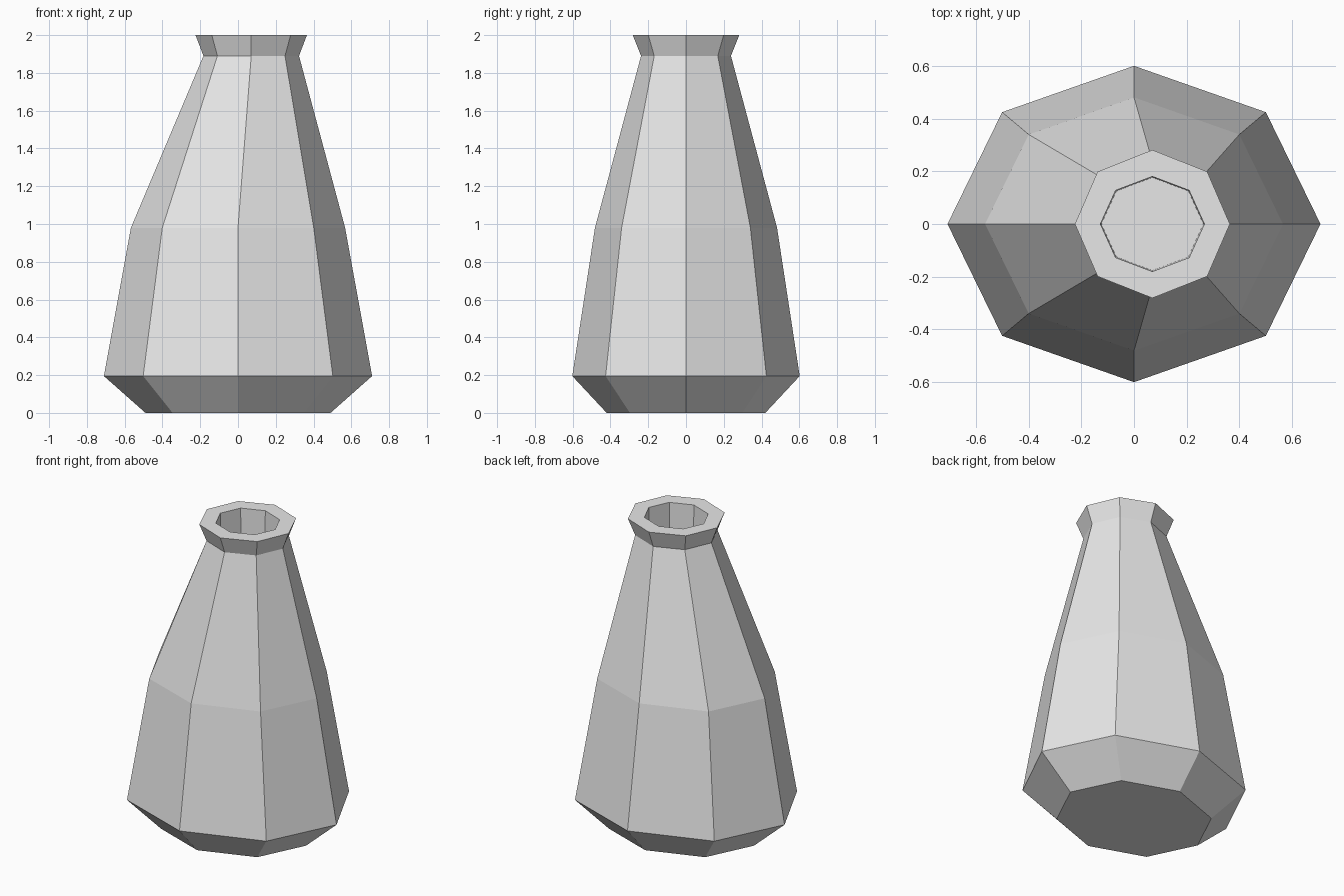
import bpy, bmesh, math

if "Cube" in bpy.data.objects:
    bpy.data.objects.remove(bpy.data.objects["Cube"])

# Rings from base to rim, then down into the mouth: (z, centre x, x radius, y radius)
RINGS = [
    (0.0, 0.0, 0.49, 0.42),
    (0.195, 0.0, 0.71, 0.602),
    (0.98, 0.0, 0.567, 0.482),
    (1.89, 0.07, 0.253, 0.238),
    (2.0, 0.07, 0.295, 0.282),
    (2.0, 0.07, 0.198, 0.181),
    (1.75, 0.07, 0.194, 0.177),
]
SIDES = 8

grey = bpy.data.materials.new("plain grey")
grey.diffuse_color = (0.8, 0.8, 0.8, 1)
grey.use_nodes = True
grey.node_tree.nodes["Principled BSDF"].inputs["Base Color"].default_value = grey.diffuse_color

# Faceted bottle lofted through the rings
bm = bmesh.new()
loops = []
for z, cx, rx, ry in RINGS:
    loops.append([bm.verts.new((cx + rx * math.cos(math.tau * i / SIDES),
                                ry * math.sin(math.tau * i / SIDES), z))
                  for i in range(SIDES)])
for a, b in zip(loops, loops[1:]):
    for i in range(SIDES):
        j = (i + 1) % SIDES
        bm.faces.new((a[i], a[j], b[j], b[i]))

# Underside and floor of the mouth
bm.faces.new(loops[0][::-1])
bm.faces.new(loops[-1])
bmesh.ops.recalc_face_normals(bm, faces=bm.faces[:])

mesh = bpy.data.meshes.new("bottle")
bm.to_mesh(mesh)
bm.free()
mesh.materials.append(grey)
bottle = bpy.data.objects.new("bottle", mesh)
bpy.context.collection.objects.link(bottle)
